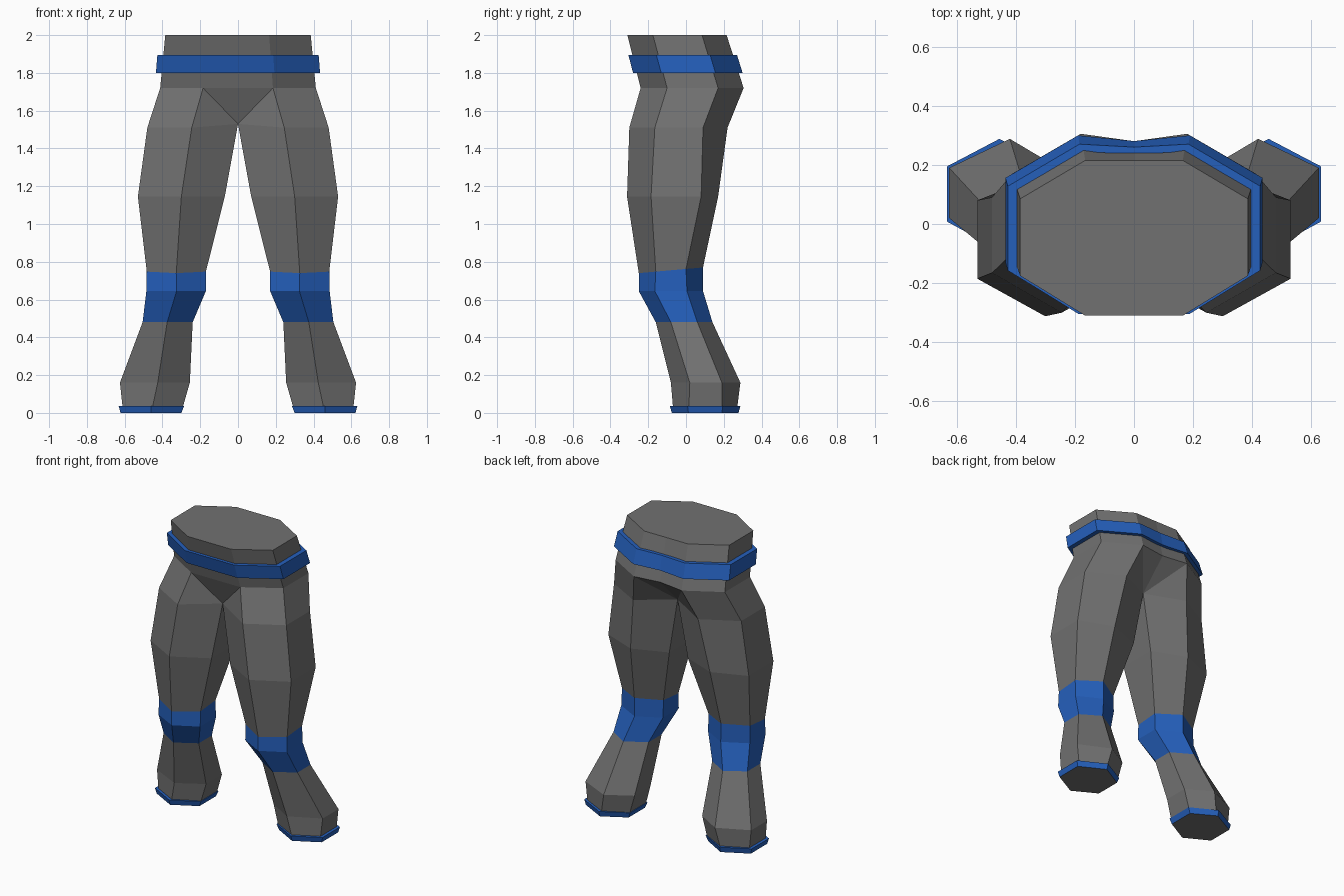
import bpy, bmesh

if "Cube" in bpy.data.objects:
    bpy.data.objects.remove(bpy.data.objects["Cube"])


def make_material(name, rgb):
    mat = bpy.data.materials.new(name)
    mat.use_nodes = True
    mat.diffuse_color = (*rgb, 1)
    mat.node_tree.nodes["Principled BSDF"].inputs["Base Color"].default_value = (*rgb, 1)
    return mat


MATS = [make_material("grey cloth", (0.165, 0.165, 0.165)),
        make_material("blue trim", (0.018, 0.115, 0.50))]


def finish(name, bm):
    bmesh.ops.remove_doubles(bm, verts=bm.verts[:], dist=0.0005)
    bmesh.ops.recalc_face_normals(bm, faces=bm.faces[:])
    mesh = bpy.data.meshes.new(name)
    bm.to_mesh(mesh)
    bm.free()
    for mat in MATS:
        mesh.materials.append(mat)
    obj = bpy.data.objects.new(name, mesh)
    bpy.context.collection.objects.link(obj)
    return obj


def add_ring(bm, points):
    return [bm.verts.new(p) for p in points]


def bridge(bm, a, b, mat=0, closed=True):
    n = len(a)
    for i in range(n if closed else n - 1):
        j = (i + 1) % n
        bm.faces.new((a[i], a[j], b[j], b[i])).material_index = mat


# Half pelvis outlines from front centre round to back centre
WAIST = [(0, -.31), (.165, -.31), (.385, -.175), (.385, .085), (.165, .215), (0, .215)]
HIPS = [(0, -.24), (.185, -.24), (.412, -.10), (.412, .17), (.18, .305), (0, .28)]
WAIST_Z, HIPS_Z = 2.0, 1.72


def pelvis(z, grow=1.0, side=1):
    t = (WAIST_Z - z) / (WAIST_Z - HIPS_Z)
    pts = [(a[0] + (b[0] - a[0]) * t, a[1] + (b[1] - a[1]) * t) for a, b in zip(WAIST, HIPS)]
    mid = (pts[1][1] + pts[4][1]) / 2
    return [(side * x * grow, mid + (y - mid) * grow, z) for x, y in pts]


def hexagon(z, x_out, x_front, x_back, x_in, y, side, rise=0.0):
    """Leg section: front, outer front, outer back, back, inner back, inner front."""
    f, of, ob, b = y
    pts = [(x_front, f), (x_out, of), (x_out, ob), (x_back, b), (x_in, ob), (x_in, of)]
    return [(side * px, py, z + rise * (py - f) / (b - f)) for px, py in pts]


# z, outer x, front x, back x, inner x, y values, back rise, colour of the strip above
LEG = [
    (1.51, .48, .245, .245, 0, (-.30, -.165, .09, .22), 0, 0),
    (1.145, .53, .30, .30, .07, (-.312, -.185, .08, .17), 0, 0),
    (.74, .483, .327, .327, .17, (-.25, -.16, 0, .09), .03, 0),
    (.645, .485, .325, .325, .17, (-.25, -.165, .005, .09), 0, 1),
    (.48, .505, .375, .375, .24, (-.16, -.08, .06, .14), 0, 1),
    (.16, .625, .425, .42, .255, (-.08, .02, .19, .288), 0, 0),
    (.02, .61, .455, .45, .295, (-.068, .015, .19, .27), 0, 0),
]

# Trousers: pelvis and both legs in one skin
bm = bmesh.new()
for side in (1, -1):
    top = add_ring(bm, pelvis(WAIST_Z, side=side))
    hip = add_ring(bm, pelvis(HIPS_Z, side=side))
    bm.faces.new(top)
    bridge(bm, top, hip, closed=False)
    above = None
    for z, xo, xf, xb, xi, y, rise, mat in LEG:
        ring = add_ring(bm, hexagon(z, xo, xf, xb, xi, y, side, rise))
        if above is None:
            # Thigh top joins the hips, crotch edge sits slightly higher
            for v in ring[4:]:
                v.co.z = 1.53
            bridge(bm, hip[1:5], ring[:4], closed=False)
            for tri in ((hip[1], ring[0], ring[5]), (hip[0], hip[1], ring[5]),
                        (hip[4], ring[3], ring[4]), (hip[5], hip[4], ring[4])):
                bm.faces.new(tri)
        else:
            bridge(bm, above, ring, mat)
        above = ring
    bm.faces.new(above)
finish("trousers", bm)

# Belt: band with a flat lip round the waist
bm = bmesh.new()
for side in (1, -1):
    rings = [add_ring(bm, pelvis(z, g, side))
             for z, g in ((1.895, .985), (1.895, 1.08), (1.80, 1.075), (1.80, .985))]
    for i in range(4):
        bridge(bm, rings[i], rings[(i + 1) % 4], 1, closed=False)
finish("belt", bm)

# Ankle cuffs: flared blue rims with grey soles
for name, side in (("left_cuff", 1), ("right_cuff", -1)):
    bm = bmesh.new()
    rim = add_ring(bm, hexagon(.037, .632, .46, .455, .285, (-.086, .008, .195, .288), side))
    sole = add_ring(bm, hexagon(0, .622, .46, .455, .30, (-.075, .013, .19, .278), side))
    bridge(bm, rim, sole, 1)
    bm.faces.new(rim).material_index = 1
    bm.faces.new(sole).material_index = 0
    finish(name, bm)
